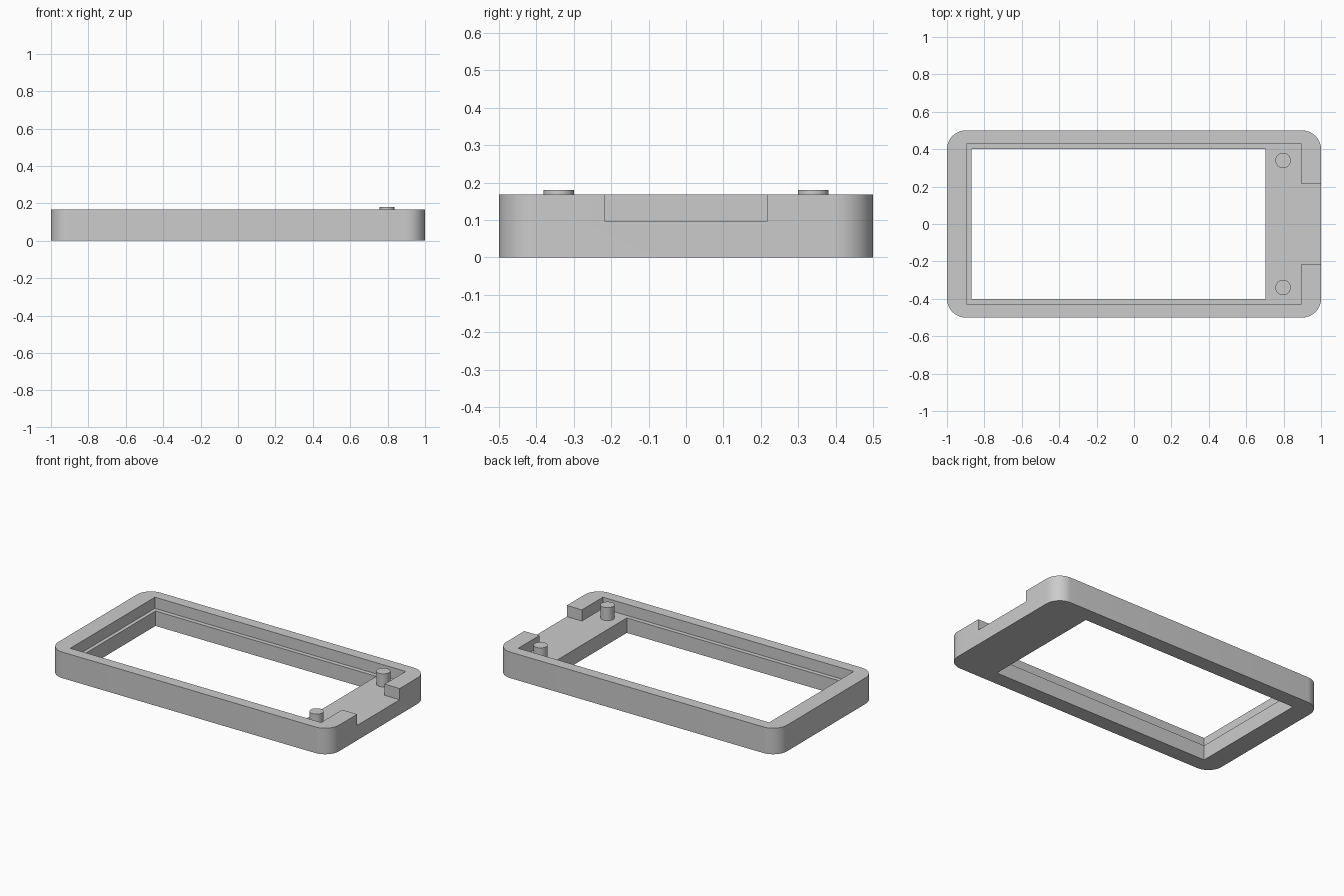
import bpy
import bmesh
import math

HEIGHT = 0.168
FLOOR = 0.096

cube = bpy.data.objects.get("Cube")
if cube:
    bpy.data.objects.remove(cube, do_unlink=True)

grey = bpy.data.materials.new("plain grey")
grey.use_nodes = True
colour = (0.6, 0.6, 0.6, 1)
grey.diffuse_color = colour
grey.node_tree.nodes["Principled BSDF"].inputs["Base Color"].default_value = colour


def prism(name, outline, bottom, top, radius=0):
    """Extrude a flat outline upwards, optionally rounding its upright edges."""
    bm = bmesh.new()
    face = bm.faces.new([bm.verts.new((x, y, bottom)) for x, y in outline])
    raised = bmesh.ops.extrude_face_region(bm, geom=[face])["geom"]
    verts = [v for v in raised if isinstance(v, bmesh.types.BMVert)]
    bmesh.ops.translate(bm, verts=verts, vec=(0, 0, top - bottom))
    if radius:
        upright = [e for e in bm.edges
                   if abs(e.verts[0].co.z - e.verts[1].co.z) > 0.01]
        bmesh.ops.bevel(bm, geom=upright, offset=radius, segments=12,
                        profile=0.5, affect='EDGES')
    bmesh.ops.recalc_face_normals(bm, faces=bm.faces)
    mesh = bpy.data.meshes.new(name)
    bm.to_mesh(mesh)
    bm.free()
    mesh.materials.append(grey)
    obj = bpy.data.objects.new(name, mesh)
    bpy.context.collection.objects.link(obj)
    return obj


def rectangle(x0, x1, y):
    return [(x0, -y), (x1, -y), (x1, y), (x0, y)]


def activate(obj):
    bpy.ops.object.select_all(action='DESELECT')
    obj.select_set(True)
    bpy.context.view_layer.objects.active = obj


def cut(obj, cutter):
    mod = obj.modifiers.new("cut", 'BOOLEAN')
    mod.operation = 'DIFFERENCE'
    mod.solver = 'EXACT'
    mod.object = cutter
    activate(obj)
    bpy.ops.object.modifier_apply(modifier=mod.name)
    bpy.data.objects.remove(cutter, do_unlink=True)


# Rounded tray body
frame = prism("frame", rectangle(-1, 1, 0.5), 0, HEIGHT, radius=0.1)

# Stepped recess, running out through a notch in the end wall
inner, wall, notch = 0.893, 0.43, 0.216
recess = [(-inner, -wall), (inner, -wall), (inner, -notch), (1.1, -notch),
          (1.1, notch), (inner, notch), (inner, wall), (-inner, wall)]
cut(frame, prism("recess_cutter", recess, FLOOR, 0.3))

# Through window, leaving a narrow ledge and a wide end shelf
cut(frame, prism("window_cutter", rectangle(-0.869, 0.703, 0.402), -0.1, 0.3))

# Locating pegs on the shelf
pegs = []
for side, label in ((-1, "right"), (1, "left")):
    bottom, top = FLOOR - 0.01, 0.18
    bpy.ops.mesh.primitive_cylinder_add(
        vertices=48, radius=0.041, depth=top - bottom,
        location=(0.797, side * 0.34, (bottom + top) / 2))
    peg = bpy.context.object
    peg.name = label + "_peg"
    peg.data.materials.append(grey)
    pegs.append(peg)

for obj in [frame] + pegs:
    activate(obj)
    bpy.ops.object.shade_smooth_by_angle(angle=math.radians(30))
